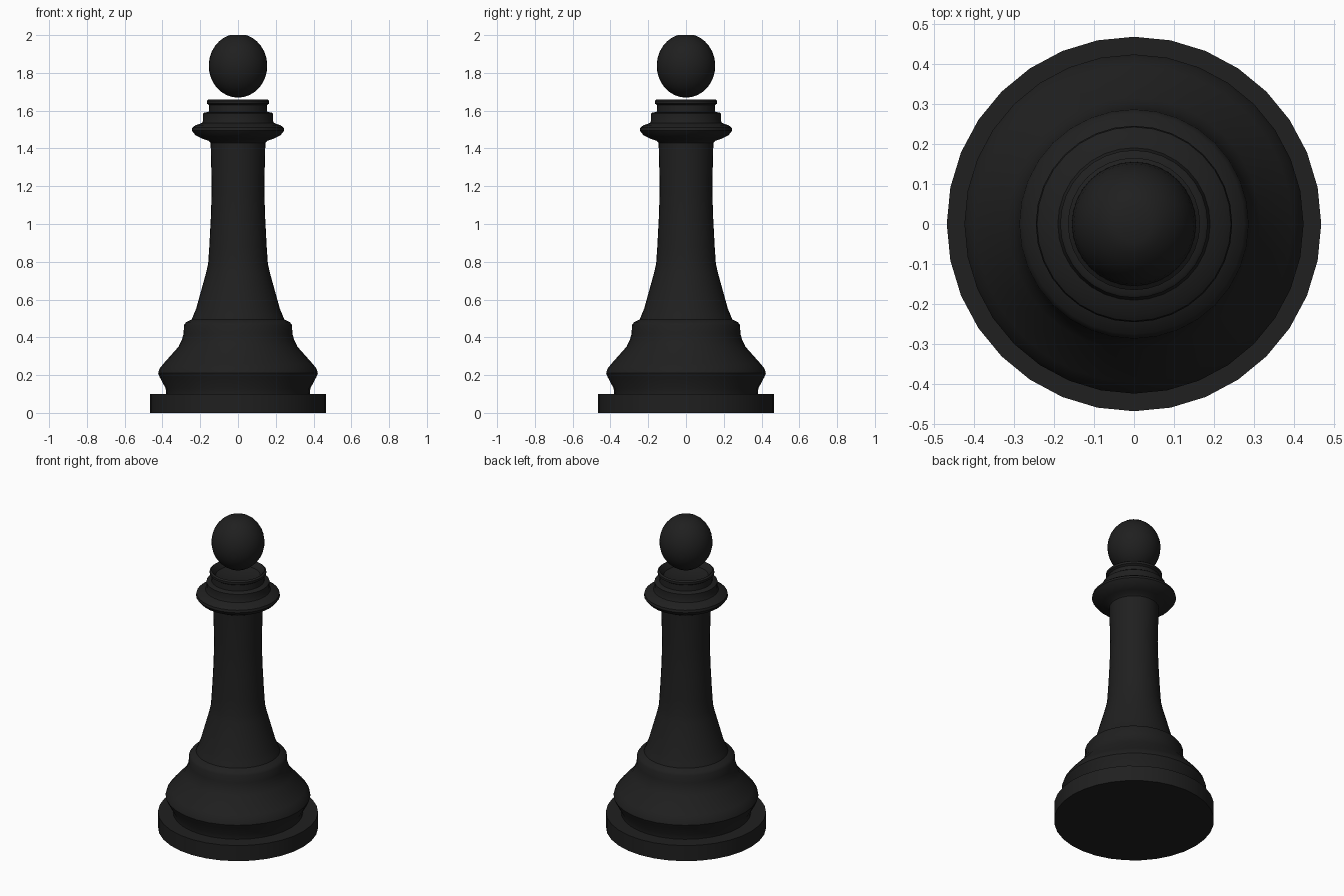
import bpy, bmesh
from math import sin, cos, pi

if "Cube" in bpy.data.objects:
    bpy.data.objects.remove(bpy.data.objects["Cube"])

SIDES = 32

black = bpy.data.materials.new("black_lacquer")
black.diffuse_color = (0.014, 0.014, 0.014, 1)
black.use_nodes = True
black.node_tree.nodes["Principled BSDF"].inputs["Base Color"].default_value = black.diffuse_color


def lathe(name, profile, angle=35):
    """Spin (radius, z) points, listed bottom to top, around the z axis."""
    bm = bmesh.new()
    rings = []
    for r, z in profile:
        if r == 0:
            rings.append([bm.verts.new((0, 0, z))] * SIDES)
        else:
            rings.append([bm.verts.new((r * cos(2 * pi * i / SIDES), r * sin(2 * pi * i / SIDES), z))
                          for i in range(SIDES)])
    for a, b in zip(rings, rings[1:]):
        for i in range(SIDES):
            j = (i + 1) % SIDES
            bm.faces.new(dict.fromkeys((a[i], a[j], b[j], b[i])))
    bmesh.ops.recalc_face_normals(bm, faces=bm.faces)
    mesh = bpy.data.meshes.new(name)
    bm.to_mesh(mesh)
    bm.free()
    obj = bpy.data.objects.new(name, mesh)
    bpy.context.collection.objects.link(obj)
    mesh.materials.append(black)
    bpy.ops.object.select_all(action='DESELECT')
    obj.select_set(True)
    bpy.context.view_layer.objects.active = obj
    bpy.ops.object.shade_smooth_by_angle(angle=angle * pi / 180)
    return obj


# Flat foot disc
lathe("foot_disc", [(0, 0), (0.467, 0), (0.467, 0.1), (0, 0.1)])

# Flared skirt, tapering stem, collar and dished cup
lathe("body", [
    (0, 0.1), (0.38, 0.1), (0.383, 0.13), (0.415, 0.19), (0.423, 0.21),
    (0.415, 0.235), (0.395, 0.26), (0.315, 0.35), (0.298, 0.385), (0.288, 0.42),
    (0.286, 0.465), (0.275, 0.48), (0.245, 0.495), (0.235, 0.52), (0.222, 0.55),
    (0.168, 0.745), (0.158, 0.79), (0.152, 0.88), (0.143, 1.05), (0.139, 1.2),
    (0.145, 1.43), (0.155, 1.44), (0.185, 1.45), (0.225, 1.47), (0.245, 1.495),
    (0.242, 1.51), (0.225, 1.523), (0.19, 1.535), (0.184, 1.55), (0.184, 1.585),
    (0.178, 1.59), (0.155, 1.593), (0.153, 1.63), (0.165, 1.638), (0.165, 1.652),
    (0.155, 1.66), (0.146, 1.652), (0.13, 1.625), (0.08, 1.61), (0, 1.605)])

# Ball finial, flattened on top
ball = [(0, 1.669)]
for k in range(1, 15):
    t = -pi / 2 + (pi - 0.29) * k / 14
    ball.append((0.155 * cos(t), 1.838 + 0.169 * sin(t)))
ball.append((0, 2.0))
lathe("ball_finial", ball, 30)
